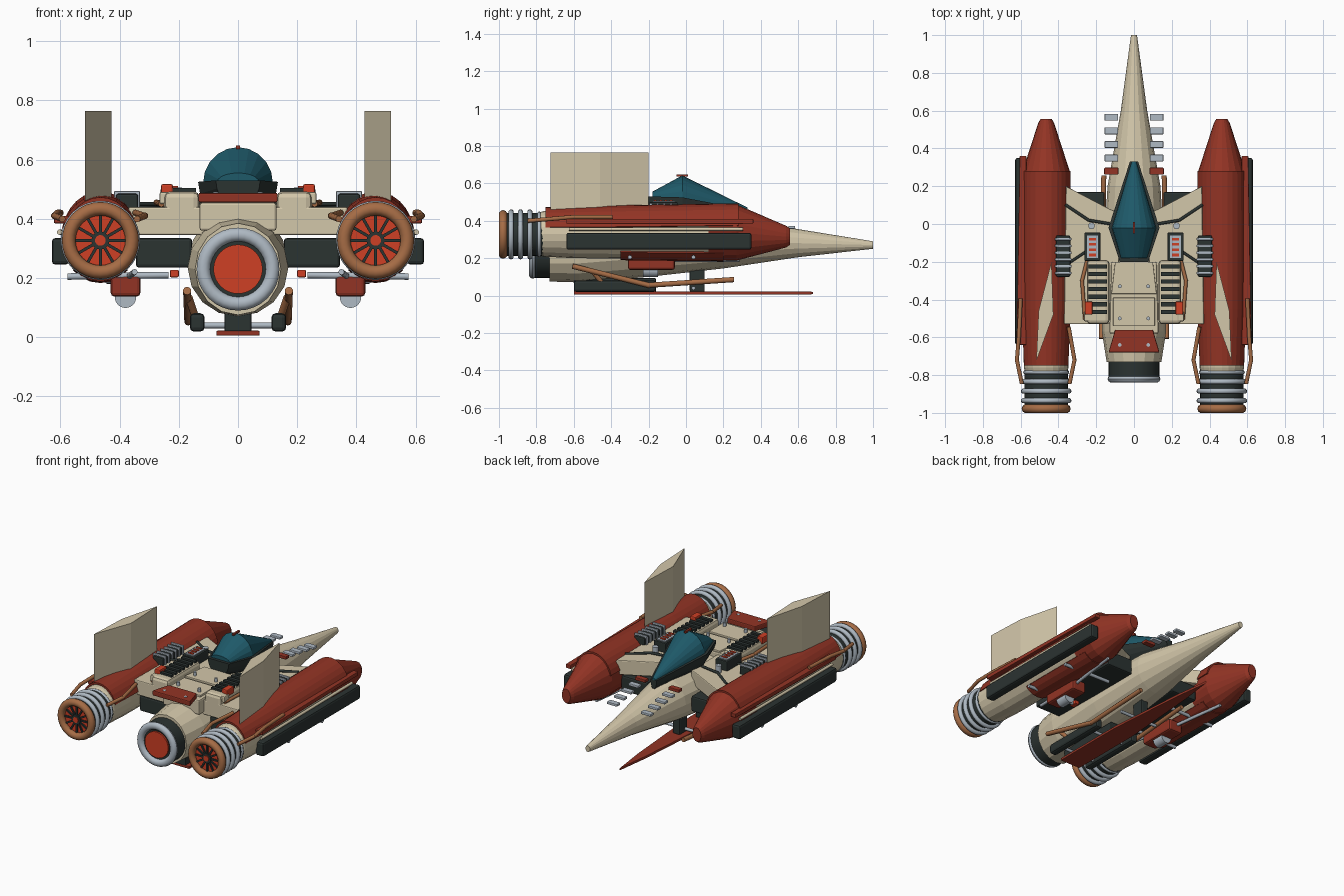
import bpy, bmesh
from math import sin, cos, radians, pi
from mathutils import Matrix, Vector

if "Cube" in bpy.data.objects:
    bpy.data.objects.remove(bpy.data.objects["Cube"])


def material(name, r, g, b):
    m = bpy.data.materials.new(name)
    m.use_nodes = True
    m.diffuse_color = (r, g, b, 1)
    m.node_tree.nodes["Principled BSDF"].inputs["Base Color"].default_value = (r, g, b, 1)
    return m


cream = material("cream", .65, .57, .40)
red = material("brick red", .29, .034, .018)
teal = material("teal glass", .013, .10, .14)
dark = material("charcoal", .024, .033, .031)
silver = material("silver", .43, .49, .55)
copper = material("copper", .38, .15, .06)
orange = material("orange red", .62, .05, .018)


def finish(bm, name, mat, pair, bevel=0, smooth=False, shell=0):
    """Turn a bmesh into an object; pair also makes the mirrored one."""
    bmesh.ops.recalc_face_normals(bm, faces=bm.faces)
    if smooth:
        for f in bm.faces:
            f.smooth = True
        for e in bm.edges:
            e.smooth = e.calc_face_angle(0) < radians(40)
    for side in ("left_", "right_") if pair else ("",):
        if side == "right_":
            bmesh.ops.scale(bm, vec=(-1, 1, 1), verts=bm.verts)
            bmesh.ops.reverse_faces(bm, faces=bm.faces)
        me = bpy.data.meshes.new(side + name)
        bm.to_mesh(me)
        me.materials.append(mat)
        ob = bpy.data.objects.new(side + name, me)
        bpy.context.collection.objects.link(ob)
        if shell:
            mod = ob.modifiers.new("thickness", "SOLIDIFY")
            mod.thickness, mod.offset = shell, 0
        if bevel:
            mod = ob.modifiers.new("bevel", "BEVEL")
            mod.width, mod.segments = bevel, 2
    bm.free()


def box(name, c, size, mat, pair=False, bevel=0, rot=Matrix()):
    bm = bmesh.new()
    bmesh.ops.create_cube(bm, size=1, matrix=Matrix.Translation(c) @ rot @ Matrix.Diagonal((*size, 1)))
    finish(bm, name, mat, pair, bevel)


def prism(name, outline, z0, z1, mat, pair=False, bevel=0):
    bm = bmesh.new()
    low = [bm.verts.new((x, y, z0)) for x, y in outline]
    face = bm.faces.new(low)
    top = bmesh.ops.extrude_face_region(bm, geom=[face])["geom"]
    bmesh.ops.translate(bm, vec=(0, 0, z1 - z0), verts=[v for v in top if isinstance(v, bmesh.types.BMVert)])
    finish(bm, name, mat, pair, bevel)


def loft(name, rings, mat, pair=False, arc=(0, 360), sides=16, wrap=False, shell=0, smooth=False):
    """Skin rings (y, x, z, radius x, radius z) lying across the y axis."""
    bm = bmesh.new()
    full = arc[1] - arc[0] == 360
    loops = []
    for y, x, z, rx, rz in rings:
        angles = [radians(arc[0] + (arc[1] - arc[0]) * i / sides) for i in range(sides + (not full))]
        loops.append([bm.verts.new((x + rx * cos(a), y, z + rz * sin(a))) for a in angles])
    n = len(loops[0])
    for k in range(len(loops) - (not wrap)):
        p, q = loops[k], loops[(k + 1) % len(loops)]
        for i in range(n - 1 if shell else n):
            j = (i + 1) % n
            bm.faces.new((p[i], p[j], q[j], q[i]))
    if not wrap and not shell:
        bm.faces.new(loops[0])
        bm.faces.new(loops[-1])
    finish(bm, name, mat, pair, 0, smooth, shell)


def hoop(name, y, x, z, r, t, mat, pair=False, depth=None):
    depth = depth or t
    prof = [2 * pi * i / 10 for i in range(10)]
    loft(name, [(y + depth * sin(a), x, z, r + t * cos(a), r + t * cos(a)) for a in prof],
         mat, pair, sides=32, wrap=True, smooth=True)


def drum(name, y0, y1, x, z, r, mat, pair=False):
    loft(name, [(y0, x, z, r, r), (y1, x, z, r, r)], mat, pair, sides=32, smooth=True)


def tube(name, pts, r, mat, pair=False):
    bm = bmesh.new()
    for a, b in zip(pts, pts[1:]):
        a, b = Vector(a), Vector(b)
        d = b - a
        m = Matrix.Translation((a + b) / 2) @ d.to_track_quat("Z", "Y").to_matrix().to_4x4()
        bmesh.ops.create_cone(bm, cap_ends=True, segments=10, radius1=r, radius2=r, depth=d.length + r, matrix=m)
    finish(bm, name, mat, pair, smooth=True)


# Hull and central engine
loft("hull", [(1, 0, .27, .016, .02), (.6, 0, .28, .07, .075), (.2, 0, .285, .14, .14),
              (-.2, 0, .265, .165, .165), (-.57, 0, .235, .17, .165), (-.73, 0, .23, .145, .155)], cream)
drum("main_engine", -.82, -.66, 0, .23, .135, dark)
hoop("main_engine_rim", -.82, 0, .23, .117, .023, silver, depth=.02)
drum("main_engine_glow", -.83, -.8, 0, .23, .083, orange)

# Canopy with its dark tub
loft("canopy", [(-.18, 0, .525, .07, .03), (-.02, 0, .52, .118, .122), (.33, 0, .455, .012, .015)],
     teal, arc=(0, 180), sides=10)
loft("canopy_tub", [(-.2, 0, .53, .075, -.09), (-.02, 0, .525, .135, -.13), (.33, 0, .458, .022, -.06)],
     dark, arc=(0, 180), sides=10)
box("canopy_catch", (0, -.02, .642), (.012, .06, .012), red)

# Wings and deck
prism("wing", [(.08, .06), (.13, .08), (.36, .2), (.37, -.53), (.08, -.53)], .345, .44, cream, True, .006)
box("wing_belly", (.25, -.17, .285), (.19, .68, .10), dark, True, .01)
prism("deck_spine", [(-.12, -.2), (.12, -.2), (.13, -.58), (-.13, -.58)], .36, .455, cream, bevel=.008)
prism("deck_panel", [(-.1, -.2), (.1, -.2), (.12, -.37), (-.12, -.37)], .455, .468, cream, bevel=.003)
prism("rear_panel", [(-.11, -.39), (.11, -.39), (.11, -.54), (-.11, -.54)], .455, .468, cream, bevel=.003)
prism("rear_cover", [(-.1, -.56), (.1, -.56), (.135, -.68), (-.135, -.68)], .455, .488, red, bevel=.006)
box("shoulder", (.19, -.36, .43), (.12, .34, .125), cream, True, .02)
for i in range(7):
    box("vent_slat", (.192, -.225 - i * .04, .497), (.1, .022, .014), dark, True)
for y in (-.33, -.5, -.64):
    tube("deck_bolt", [(.075, y, .46), (.075, y, .485)], .01, silver, True)

# Control boxes, ribbed coolers and braces
box("control_box", (.22, -.12, .465), (.085, .15, .07), dark, True, .005)
box("control_plate", (.22, -.12, .502), (.06, .12, .008), silver, True)
for i in range(4):
    box("control_key", (.22, -.08 - i * .028, .507), (.035, .014, .008), orange, True)
box("signal_box", (.24, -.445, .495), (.04, .07, .045), orange, True, .006)
box("signal_mount", (.225, -.49, .47), (.08, .05, .04), cream, True, .006)
box("cooler", (.375, -.17, .455), (.075, .22, .06), dark, True, .008)
for i in range(6):
    box("cooler_rib", (.375, -.08 - i * .036, .463), (.088, .014, .062), silver, True, .004)
tube("front_brace", [(.12, .0, .45), (.24, .02, .45), (.36, .1, .44)], .008, dark, True)
tube("rear_brace", [(.26, -.15, .45), (.35, -.21, .45)], .007, dark, True)
tube("deck_pipe", [(.25, -.2, .45), (.275, -.3, .455), (.26, -.5, .45)], .01, copper, True)
tube("deck_knob", [(.225, -.01, .44), (.225, -.01, .475)], .018, silver, True)

# Bars beside the nose
for i in range(4):
    box("nose_bar", (.12, .565 - i * .072, .365 + i * .012), (.072, .036, .016), silver, True, .004)
box("nose_tail_bar", (.12, .28, .412), (.075, .036, .02), red, True, .004)

# Side pods
PX, PZ = .465, .33
loft("pod_core", [(.27, PX, PZ, .122, .138), (-.6, PX, PZ, .122, .13), (-.76, PX, PZ, .118, .122),
                  (-.81, PX, PZ, .105, .105)], cream, True, sides=20)
loft("pod_nose", [(.555, PX, .315, .03, .045), (.535, PX, .315, .042, .058), (.27, PX, .337, .128, .15),
                  (.12, PX, PZ, .127, .142)], red, True, sides=20)
loft("pod_cover", [(.28, PX, .337, .126, .15), (-.45, PX, PZ, .128, .145), (-.75, PX, PZ, .115, .137)],
     red, True, arc=(14, 166), sides=12, shell=.012)
loft("pod_keel", [(.2, PX, PZ, .126, .142), (-.1, PX, PZ, .126, .139), (-.35, PX, PZ, .124, .136)],
     red, True, arc=(225, 315), sides=6, shell=.01)
box("pod_pad", (.6, -.145, .29), (.058, .99, .09), dark, True, .012)
prism("pod_rail", [(.57, .36), (.605, .36), (.622, -.64), (.57, -.64)], .385, .41, red, True, .004)
tube("pod_stringer", [(.597, .3, .355), (.603, -.62, .355)], .009, cream, True)
tube("outer_pipe", [(.6, -.4, .42), (.61, -.6, .42), (.62, -.72, .41), (.595, -.84, .4)], .011, copper, True)
tube("inner_pipe", [(.345, -.55, .42), (.315, -.72, .41), (.34, -.84, .4)], .011, copper, True)

# Pod engines with fan wheels
drum("pod_engine", -.96, -.76, PX, .327, .115, dark, True)
for y in (-.835, -.885, -.935):
    hoop("engine_ring", y, PX, .327, .12, .014, silver, True)
hoop("engine_collar", -.785, PX, .327, .112, .01, silver, True)
hoop("engine_lip", -.978, PX, .327, .107, .023, copper, True)
drum("fan_glow", -.972, -.95, PX, .327, .09, orange, True)
drum("fan_hub", -.985, -.96, PX, .327, .03, dark, True)
drum("fan_cap", -.99, -.97, PX, .327, .018, orange, True)
for i in range(12):
    turn = Matrix.Rotation(radians(30 * i), 4, "Y")
    box("fan_spoke", Vector((PX, -.975, .327)) + turn @ Vector((.055, 0, 0)), (.065, .012, .01), dark, True, rot=turn)

# Tail fins, diamond in plan
prism("tail_fin", [(.437, -.2), (.427, -.48), (.517, -.725), (.505, -.46)], .43, .765, cream, True)

# Under-pod pylons and rods
box("pylon", (.38, -.185, .175), (.1, .25, .075), red, True, .012)
drum("pylon_lamp", -.23, -.15, .38, .135, .036, silver, True)
for y in (-.3, .04):
    tube("cross_rod", [(.24, y, .21), (.57, y, .205)], .011, silver, True)
tube("long_rod", [(.35, -.45, .22), (.39, -.1, .19), (.44, .28, .19)], .01, silver, True)
box("rod_clamp", (.215, -.3, .215), (.03, .05, .025), orange, True, .004)

# Landing gear and long skid
prism("skid", [(0, .68), (.03, .45), (.073, -.1), (.073, -.6), (-.073, -.6), (-.073, -.1), (-.03, .45)],
      .005, .022, red, bevel=.004)
box("skid_block", (0, -.38, .055), (.09, .44, .075), dark, bevel=.006)
box("front_strut", (0, .06, .1), (.05, .08, .16), dark, bevel=.006)
box("gear_foot", (.138, -.38, .05), (.05, .44, .062), dark, True, .014)
for y in (-.52, -.25, .04):
    tube("gear_axle", [(.03, y, .04), (.13, y, .04)], .01, silver, True)
tube("gear_leg", [(.172, -.6, .155), (.168, -.2, .055), (.16, .25, .085)], .014, copper, True)
tube("gear_link", [(.165, -.5, .13), (.145, -.45, .07)], .013, copper, True)
